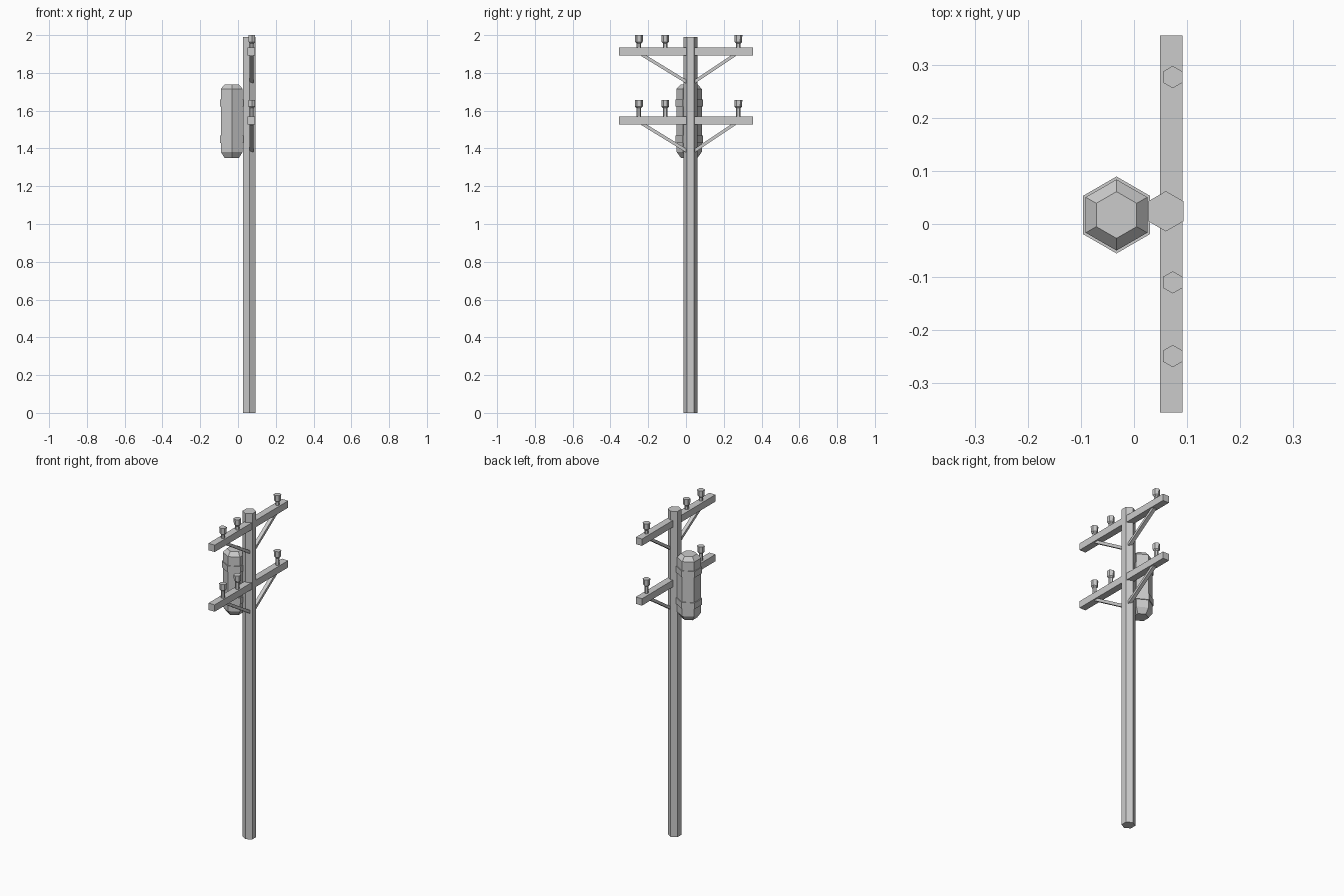
import bpy, bmesh
from math import cos, sin, pi
from mathutils import Vector

if "Cube" in bpy.data.objects:
    bpy.data.objects.remove(bpy.data.objects["Cube"])


def make_object(name, bm):
    bmesh.ops.recalc_face_normals(bm, faces=bm.faces)
    mesh = bpy.data.meshes.new(name)
    bm.to_mesh(mesh)
    bm.free()
    obj = bpy.data.objects.new(name, mesh)
    bpy.context.collection.objects.link(obj)
    return obj


def hex_lathe(name, x, y, profile):
    """Six-sided solid from (radius, z) rings, corners pointing along y."""
    bm = bmesh.new()
    rings = []
    for r, z in profile:
        angles = [pi / 6 + k * pi / 3 for k in range(6)]
        rings.append([bm.verts.new((x + r * cos(a), y + r * sin(a), z)) for a in angles])
    for low, high in zip(rings, rings[1:]):
        for k in range(6):
            n = (k + 1) % 6
            bm.faces.new((low[k], low[n], high[n], high[k]))
    bm.faces.new(rings[0])
    bm.faces.new(rings[-1])
    return make_object(name, bm)


def extrude_x(name, outline, x0, x1):
    """Prism from a (y, z) outline, extruded along x."""
    bm = bmesh.new()
    face = bm.faces.new([bm.verts.new((x0, y, z)) for y, z in outline])
    ext = bmesh.ops.extrude_face_region(bm, geom=[face])
    verts = [g for g in ext["geom"] if isinstance(g, bmesh.types.BMVert)]
    bmesh.ops.translate(bm, verts=verts, vec=Vector((x1 - x0, 0, 0)))
    return make_object(name, bm)


# Pole
hex_lathe("pole", 0.060, 0.024, [(0.038, 0), (0.038, 1.99)])

# Transformer can with tapered ends and two bands
TX, TY = -0.033, 0.017
hex_lathe("transformer_can", TX, TY,
          [(0.044, 1.35), (0.067, 1.382), (0.067, 1.715), (0.044, 1.739)])
for name, z in (("lower_band", 1.430), ("upper_band", 1.622)):
    hex_lathe(name, TX, TY, [(0.0725, z), (0.0725, z + 0.038)])

# Two levels of crossarm, braces and insulators: (level, arm underside, insulator top)
for level, z, top in (("upper", 1.893, 2.0), ("lower", 1.528, 1.657)):
    extrude_x(level + "_crossarm",
              [(-0.355, z), (0.355, z), (0.355, z + 0.042), (-0.355, z + 0.042)],
              0.049, 0.091)

    # Diagonal braces, vertical thickness t
    t = 0.010
    for side, y_out, y_in in (("left", -0.235, 0.018), ("right", 0.262, 0.030)):
        extrude_x(f"{level}_{side}_brace",
                  [(y_out, z + 0.005 - t), (y_out, z + 0.005 + t),
                   (y_in, z - 0.150 + t), (y_in, z - 0.150 - t)],
                  0.061, 0.083)

    # Insulators: thin stem under a wide cap
    for i, y in enumerate((-0.249, -0.110, 0.277)):
        hex_lathe(f"{level}_insulator_{i + 1}", 0.073, y,
                  [(0.012, z + 0.035), (0.012, top - 0.044),
                   (0.020, top - 0.036), (0.021, top)])
